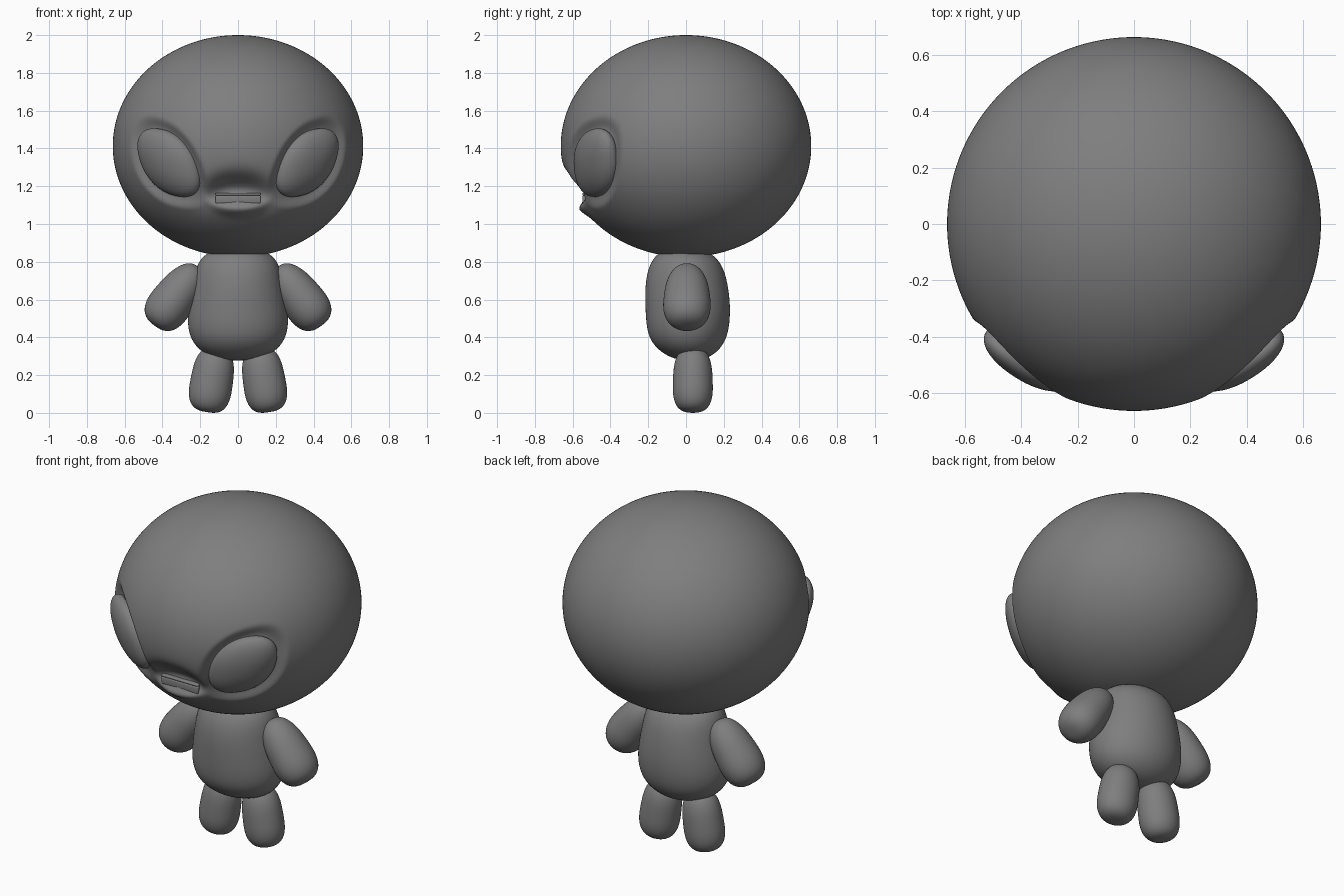
import bpy, bmesh
from math import sin, cos, pi, sqrt, exp
from mathutils import Vector

if "Cube" in bpy.data.objects:
    bpy.data.objects.remove(bpy.data.objects["Cube"])

GREY = bpy.data.materials.new("dark_grey")
GREY.diffuse_color = (0.21, 0.21, 0.21, 1)
GREY.use_nodes = True
GREY.node_tree.nodes["Principled BSDF"].inputs["Base Color"].default_value = GREY.diffuse_color


def finish(name, bm):
    bmesh.ops.recalc_face_normals(bm, faces=bm.faces[:])
    for f in bm.faces:
        f.smooth = True
    me = bpy.data.meshes.new(name)
    bm.to_mesh(me)
    bm.free()
    me.materials.append(GREY)
    ob = bpy.data.objects.new(name, me)
    bpy.context.collection.objects.link(ob)
    return ob


def sphere(u=48, v=32):
    bm = bmesh.new()
    bmesh.ops.create_uvsphere(bm, u_segments=u, v_segments=v, radius=1)
    return bm


def smooth(t):
    t = min(max(t, 0), 1)
    return t * t * (3 - 2 * t)


def spow(t, e):
    return abs(t) ** e * (1 if t >= 0 else -1)


# Eye frame on the +x side: outward normal and two skewed axes for the rounded outline
EYE = Vector((0.365, -0.475, 1.325))
N = Vector((0.565, -0.789, -0.24)).normalized()
U = Vector((0.813, 0.582, 0)).normalized()
W = N.cross(U)
HU, HW, SKEW, DEPTH, SQ = 0.180, 0.182, 0.030, 0.080, 2.25
DET = HU * HW - SKEW * SKEW

# Head: ellipsoid with shallow eye sockets, a hollow above the mouth and a lower lip
bm = bmesh.new()
bmesh.ops.create_icosphere(bm, subdivisions=7, radius=1)
for v in bm.verts:
    p = Vector((v.co.x * 0.663, v.co.y * 0.663, 1.4125 + v.co.z * 0.5875))
    side = 1 if p.x >= 0 else -1
    if p.y < 0:
        q = Vector((abs(p.x), p.y, p.z)) - EYE
        a, b = q.dot(U), q.dot(W)
        s, t = (a * HW - b * SKEW) / DET, (b * HU - a * SKEW) / DET
        rho = (abs(s) ** SQ + abs(t) ** SQ) ** (1 / SQ)
        d = 0.034 * smooth((1.38 - rho) / 0.45)
        x2 = p.x * p.x
        hollow = 0.082 * exp(-((p.z - 1.19 + 1.2 * x2) / 0.05) ** 2 / 2 - (abs(p.x) / 0.135) ** 3 / 2)
        lip = 0.026 * exp(-((p.z - 1.075 - 1.5 * x2) / 0.022) ** 2 / 2 - (p.x / 0.13) ** 4 / 2)
        p -= Vector((N.x * side, N.y, N.z)) * d
        p.y += hollow - lip
    v.co = p
finish("head", bm)

# Eyes: flattened, slightly squared domes
for side, tag in ((1, "right"), (-1, "left")):
    bm = sphere(64, 40)
    for v in bm.verts:
        x, y, z = v.co
        r = sqrt(x * x + y * y)
        k = r / max((abs(x) ** SQ + abs(y) ** SQ) ** (1 / SQ), 1e-6)
        x, y = x * k, y * k
        p = EYE + U * (x * HU + y * SKEW) + W * (y * HW + x * SKEW) + N * (z * DEPTH)
        v.co = (p.x * side, p.y, p.z)
    finish("eye_" + tag, bm)

# Mouth: two thin slabs, almost flush with the face
for name, z, h in (("lower_mouth", 1.130, 0.042), ("upper_mouth", 1.158, 0.014)):
    bm = bmesh.new()
    bmesh.ops.create_cube(bm, size=1)
    for v in bm.verts:
        v.co = (v.co.x * 0.24, -0.519 + v.co.y * 0.06, z + v.co.z * h)
    bmesh.ops.bevel(bm, geom=bm.edges[:], offset=0.006, segments=3, profile=0.5, affect='EDGES')
    finish(name, bm)

# Body: lofted ellipses (z, x radius, y centre, y radius)
RINGS = [(0.277, 0.05, 0.02, 0.04), (0.292, 0.13, 0.02, 0.10), (0.33, 0.205, 0.015, 0.16),
         (0.39, 0.252, 0.01, 0.205), (0.47, 0.270, 0.01, 0.222), (0.56, 0.262, 0.01, 0.226),
         (0.66, 0.244, 0.004, 0.222), (0.75, 0.228, 0.0, 0.206), (0.81, 0.205, -0.003, 0.176),
         (0.85, 0.16, -0.01, 0.135), (0.875, 0.08, -0.01, 0.07)]
bm = bmesh.new()
SEG = 32
loops = [[bm.verts.new((rx * cos(2 * pi * i / SEG), yc + ry * sin(2 * pi * i / SEG), z))
          for i in range(SEG)] for z, rx, yc, ry in RINGS]
for a, b in zip(loops, loops[1:]):
    for i in range(SEG):
        j = (i + 1) % SEG
        bm.faces.new((a[i], a[j], b[j], b[i]))
bm.faces.new(loops[0][::-1])
bm.faces.new(loops[-1])
body = finish("body", bm)
sub = body.modifiers.new("smooth", 'SUBSURF')
sub.levels = sub.render_levels = 2


# Limb: rounded egg along an axis, wider towards its far end
def limb(name, centre, axis, half, width, depth, taper, power, side):
    axis = Vector(axis).normalized()
    across = Vector((0, 1, 0)).cross(axis)
    e = 2 / power
    bm = sphere()
    for v in bm.verts:
        x, y, z = v.co
        r = sqrt(x * x + y * y)
        z = spow(z, e)
        k = (r ** e / r if r > 1e-5 else 0) * (1 + taper * z)
        p = Vector(centre) + across * (x * k * width) + Vector((0, y * k * depth, 0)) + axis * (z * half)
        v.co = (p.x * side, p.y, p.z)
    finish(name, bm)


for side, tag in ((1, "right"), (-1, "left")):
    limb("arm_" + tag, (0.327, 0.005, 0.618), (0.595, 0, -0.80), 0.194, 0.113, 0.122, 0.16, 2.6, side)
    limb("leg_" + tag, (0.138, 0.036, 0.174), (0.16, 0, -1), 0.172, 0.112, 0.105, 0.06, 2.9, side)
